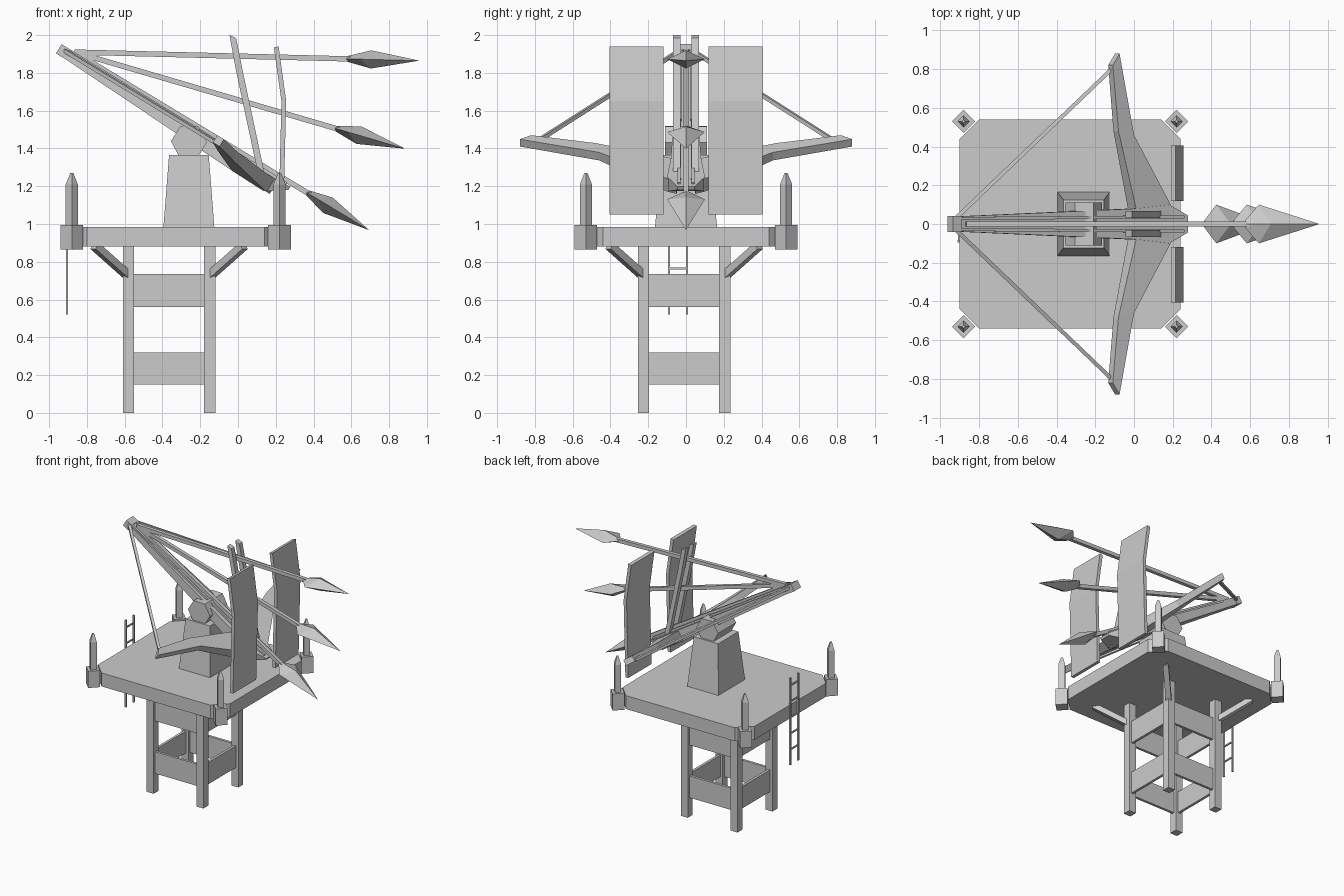
import bpy, bmesh, math
from mathutils import Vector

if "Cube" in bpy.data.objects:
    bpy.data.objects.remove(bpy.data.objects["Cube"])

grey = bpy.data.materials.new("plain_grey")
grey.use_nodes = True
COLOUR = (0.6, 0.6, 0.6, 1)
grey.diffuse_color = COLOUR
grey.node_tree.nodes["Principled BSDF"].inputs["Base Color"].default_value = COLOUR


def loft(name, rings):
    """Closed flat-faced solid through rings of equal point count."""
    bm = bmesh.new()
    loops = [[bm.verts.new(p) for p in ring] for ring in rings]
    n = len(loops[0])
    for a, b in zip(loops, loops[1:]):
        for i in range(n):
            j = (i + 1) % n
            bm.faces.new((a[i], a[j], b[j], b[i]))
    bm.faces.new(loops[0])
    bm.faces.new(loops[-1])
    bmesh.ops.recalc_face_normals(bm, faces=bm.faces)
    mesh = bpy.data.meshes.new(name)
    bm.to_mesh(mesh)
    bm.free()
    mesh.materials.append(grey)
    obj = bpy.data.objects.new(name, mesh)
    bpy.context.collection.objects.link(obj)
    return obj


def rect(x, y, z, hx, hy):
    return [(x - hx, y - hy, z), (x + hx, y - hy, z), (x + hx, y + hy, z), (x - hx, y + hy, z)]


def diamond(x, y, z, r):
    return [(x - r, y, z), (x, y - r, z), (x + r, y, z), (x, y + r, z)]


def box(name, x0, x1, y0, y1, z0, z1):
    cx, cy, hx, hy = (x0 + x1) / 2, (y0 + y1) / 2, (x1 - x0) / 2, (y1 - y0) / 2
    return loft(name, [rect(cx, cy, z, hx, hy) for z in (z0, z1)])


def rod(name, a, b, r):
    """Square bar between two points."""
    a, b = Vector(a), Vector(b)
    d = (b - a).normalized()
    side = d.cross(Vector((0, 0, 1))).normalized() if abs(d.z) < 0.99 else Vector((1, 0, 0))
    up = side.cross(d)
    ring = [(side * i + up * j) * r for i, j in ((-1, -1), (1, -1), (1, 1), (-1, 1))]
    return loft(name, [[p + o for o in ring] for p in (a, b)])


def extrude_y(name, profile, y0, y1):
    """Side profile in x and z pulled across y."""
    return loft(name, [[(x, y, z) for x, z in profile] for y in (y0, y1)])


# Platform with cut corners
CX = -0.33
hx, hy, c = 0.57, 0.54, 0.1
outline = []
for sx, sy, flip in ((1, 1, 0), (-1, 1, 1), (-1, -1, 0), (1, -1, 1)):
    pair = [(CX + sx * hx, sy * (hy - c)), (CX + sx * (hx - c), sy * hy)]
    outline += pair[::-1] if flip else pair
loft("platform", [[(x, y, z) for x, y in outline] for z in (0.88, 0.985)])

# Corner posts, legs and braces
LX, LY = -0.365, -0.01
for sx in (-1, 1):
    for sy in (-1, 1):
        px, py = CX + sx * 0.55, sy * 0.53
        loft("post_base", [diamond(px, py, z, 0.06) for z in (0.865, 0.995)])
        loft("post_stake", [diamond(px, py, z, r) for z, r in
                            ((0.99, 0.032), (1.21, 0.032), (1.27, 0.008))])
        lx, ly = LX + sx * 0.215, LY + sy * 0.215
        loft("leg", [rect(lx, ly, z, 0.03, 0.03) for z in (0, 0.89)])
        rod("brace", (lx, ly, 0.725), (lx + sx * 0.18, ly + sy * 0.18, 0.885), 0.02)

# Boards between the legs
for z0, z1 in ((0.15, 0.32), (0.56, 0.735)):
    for s in (-1, 1):
        o = s * 0.215
        box("board_across", LX - 0.19, LX + 0.19, LY + o - 0.01, LY + o + 0.01, z0, z1)
        box("board_along", LX + o - 0.01, LX + o + 0.01, LY - 0.19, LY + 0.19, z0, z1)

# Ladder
for y in (-0.09, 0.005):
    box("ladder_rail", -0.911, -0.899, y - 0.006, y + 0.006, 0.52, 1.2)
for i in range(5):
    z = 0.64 + i * 0.125
    box("ladder_rung", -0.91, -0.9, -0.09, 0.005, z - 0.005, z + 0.005)

# Pedestal and pivot
loft("pedestal", [rect(-0.26, 0, 0.98, 0.135, 0.165), rect(-0.26, 0, 1.365, 0.105, 0.125)])
hexagon = [(-0.26 + 0.095 * math.cos(t), 1.435 + 0.095 * math.sin(t))
           for t in (math.radians(60 * k - 2) for k in range(6))]
extrude_y("pivot", hexagon, -0.11, 0.11)


def tilt(x, y, d):
    """Point at depth d under the sloping top line of the stock."""
    return (x - 0.523 * d, y, 1.952 - 0.613 * (x + 0.934) - 0.852 * d)


def tilt_ring(x, w, d0, d1):
    return [tilt(x, -w, d0), tilt(x, w, d0), tilt(x, w, d1), tilt(x, -w, d1)]


# Tapered stock, its end block and guide rails
loft("stock", [tilt_ring(*s) for s in ((-0.92, 0.038, 0.012, 0.055), (0.03, 0.08, 0.015, 0.1),
                                       (0.19, 0.1, 0.015, 0.105), (0.283, 0.045, 0.01, 0.03))])
loft("stock_end", [tilt_ring(x, 0.042, 0, 0.057) for x in (-0.934, -0.89)])
for s in (-1, 1):
    loft("guide_rail", [[tilt(x, s * y, d) for y, d in ((a, 0), (b, 0), (b, 0.03), (a, 0.03))]
                        for x, a, b in ((-0.9, 0.022, 0.036), (0.26, 0.028, 0.045))])

# Bow limbs, cords, shields and upright bars on both sides
for s in (-1, 1):
    rings = []
    for xi, yi, xo, yo, d0, d1 in ((0.03, 0.03, 0.22, 0.05, 0.02, 0.1),
                                   (0.02, 0.085, 0.2, 0.1, 0.02, 0.1),
                                   (-0.08, 0.48, 0.0, 0.46, 0.0, 0.05),
                                   (-0.12, 0.82, -0.085, 0.88, -0.02, 0.025)):
        rings.append([tilt(xi, s * yi, d0), tilt(xo, s * yo, d0),
                      tilt(xo, s * yo, d1), tilt(xi, s * yi, d1)])
    loft("bow_limb", rings)
    rod("bow_cord", (-0.92, s * 0.03, 1.92), (-0.115, s * 0.8, 1.43), 0.01)
    extrude_y("shield", [(0.215, 1.05), (0.24, 1.05), (0.255, 1.65), (0.215, 1.94),
                         (0.19, 1.935), (0.23, 1.65)], s * 0.118, s * 0.405)
    extrude_y("upright_bar", [(0.105, 1.27), (0.14, 1.27), (0.025, 1.81), (-0.01, 1.985),
                              (-0.045, 2.0), (-0.01, 1.81)], s * 0.03, s * 0.068)


# Spears fanned out from the top of the stock
def spear(name, tip_x, tip_z):
    start, tip = Vector((-0.865, 0, 1.91)), Vector((tip_x, 0, tip_z))
    d = (tip - start).normalized()
    up = Vector((-d.z, 0, d.x))
    y = Vector((0, 1, 0))
    rod(name + "_shaft", start, tip - d * 0.36, 0.014)

    def ring(back_z, back_y, rz, ry):
        a, b = tip - d * back_z, tip - d * back_y
        return [a + up * rz, b + y * ry, a - up * rz, b - y * ry]
    loft(name + "_head", [ring(0.38, 0.38, 0.014, 0.02), ring(0.25, 0.31, 0.048, 0.1),
                          ring(0, 0, 0.001, 0.001)])


for name, x, z in (("high_spear", 0.955, 1.865), ("middle_spear", 0.88, 1.4),
                   ("low_spear", 0.69, 0.97)):
    spear(name, x, z)
